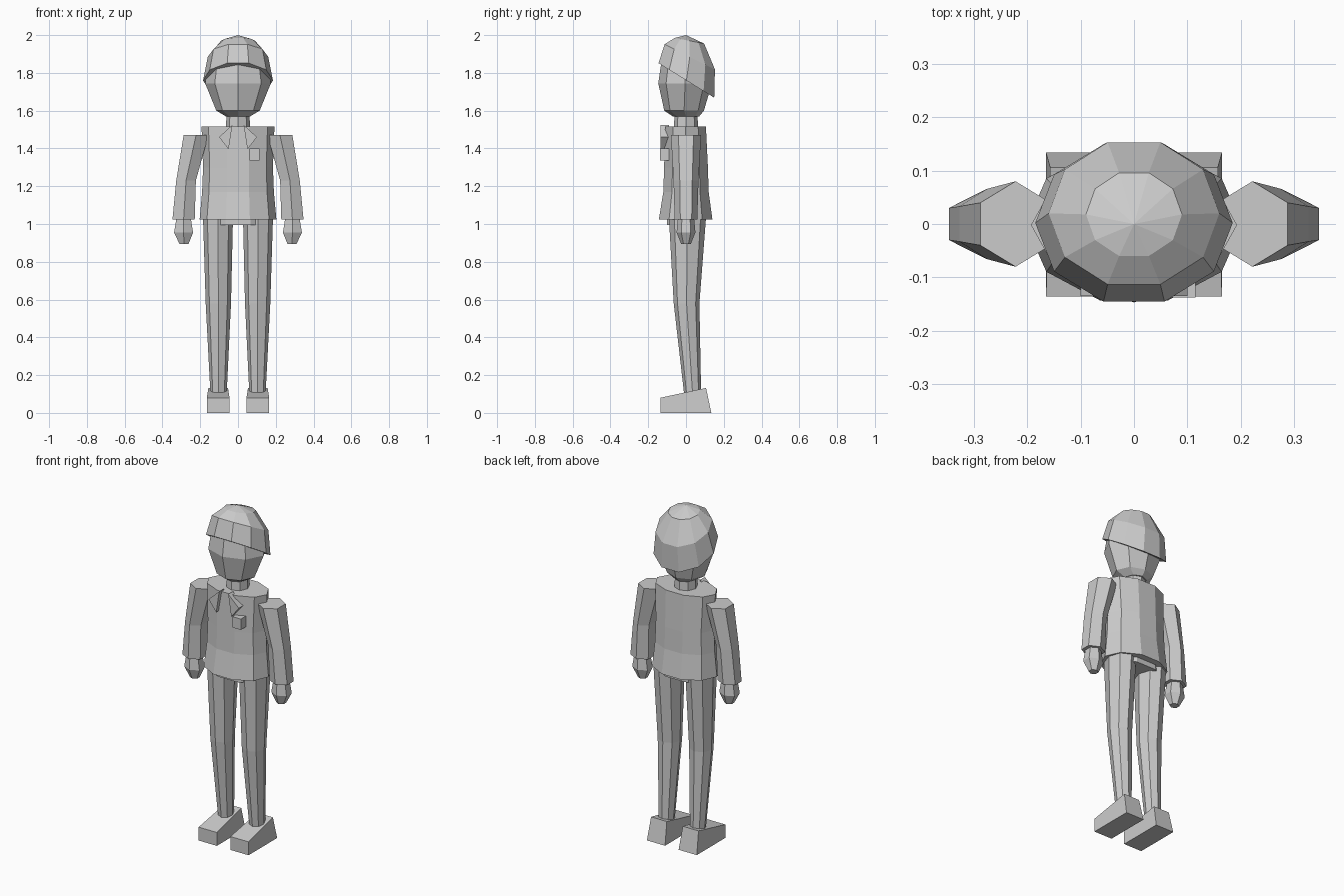
import bpy, bmesh
from math import sin, cos, tau

cube = bpy.data.objects.get("Cube")
if cube:
    bpy.data.objects.remove(cube)

GREY = (0.6, 0.6, 0.6, 1)
mat = bpy.data.materials.new("plain grey")
mat.use_nodes = True
mat.diffuse_color = GREY
mat.node_tree.nodes["Principled BSDF"].inputs["Base Color"].default_value = GREY


def finish(name, bm, mirror):
    """Turn the bmesh into a flat-shaded object, mirrored to the other side if asked."""
    bmesh.ops.recalc_face_normals(bm, faces=bm.faces)
    mesh = bpy.data.meshes.new(name)
    bm.to_mesh(mesh)
    bm.free()
    mesh.materials.append(mat)
    obj = bpy.data.objects.new(name, mesh)
    bpy.context.collection.objects.link(obj)
    if mirror:
        obj.modifiers.new("other_side", "MIRROR")
    return obj


def loft(name, sides, rings, phase=0.0, apex=None, mirror=False):
    """Skin elliptical rings (x, y, z, radius x, radius y, slope along y), capped at the ends."""
    bm = bmesh.new()
    loops = []
    for x, y, z, rx, ry, *slope in rings:
        tilt = slope[0] if slope else 0
        loop = []
        for i in range(sides):
            a = tau * (i + phase) / sides
            loop.append(bm.verts.new((x + rx * cos(a), y + ry * sin(a), z + tilt * ry * sin(a))))
        loops.append(loop)
    pairs = [(i, (i + 1) % sides) for i in range(sides)]
    for low, high in zip(loops, loops[1:]):
        for i, j in pairs:
            bm.faces.new((low[i], low[j], high[j], high[i]))
    bm.faces.new(loops[0])
    if apex:
        tip = bm.verts.new(apex)
        for i, j in pairs:
            bm.faces.new((loops[-1][i], loops[-1][j], tip))
    else:
        bm.faces.new(loops[-1])
    return finish(name, bm, mirror)


def prism(name, outline, axis, start, end, mirror=False):
    """Extrude an outline along x or y."""
    bm = bmesh.new()

    def place(p, d):
        return (d, p[0], p[1]) if axis == "x" else (p[0], d, p[1])

    face = bm.faces.new([bm.verts.new(place(p, start)) for p in outline])
    new = bmesh.ops.extrude_face_region(bm, geom=[face])["geom"]
    for v in new:
        if isinstance(v, bmesh.types.BMVert):
            v.co["xyz".index(axis)] = end
    return finish(name, bm, mirror)


# Head and neck
loft("head", 8, [(0, 0, 1.57, .065, .07), (0, -.01, 1.6, .115, .105),
                 (0, -.005, 1.745, .174, .142), (0, 0, 1.86, .155, .13),
                 (0, 0, 1.94, .08, .07)])
loft("neck", 8, [(0, 0, 1.48, .065, .065), (0, 0, 1.6, .06, .06)])

# Tilted hair cap
loft("hair", 10, [(0, .002, 1.76, .185, .155, -.62), (0, .02, 1.885, .16, .14, -.5),
                  (0, .018, 1.97, .09, .082, -.19)], apex=(0, 0, 2))

# Jacket body and hips
loft("jacket", 10, [(0, -.002, 1.025, .203, .149), (0, 0, 1.17, .19, .126),
                    (0, 0, 1.3, .185, .122), (0, -.002, 1.515, .193, .113)])
loft("hips", 8, [(0, 0, .995, .17, .11), (0, 0, 1.1, .17, .11)], phase=.5)

# Collar flaps and breast pocket
prism("collar", [(.03, 1.525), (.1, 1.46), (.05, 1.395)], "y", -.135, -.09, mirror=True)
prism("pocket", [(.06, 1.335), (.115, 1.335), (.115, 1.4), (.06, 1.4)], "y", -.138, -.09)

# Sleeves and hands
loft("sleeve", 6, [(.288, 0, 1.025, .068, .06), (.275, 0, 1.23, .06, .066),
                   (.222, 0, 1.47, .076, .08)], phase=.5, mirror=True)
loft("hand", 6, [(.286, 0, .895, .028, .026), (.288, 0, .955, .058, .05),
                 (.288, 0, 1.04, .042, .042)], phase=.5, mirror=True)

# Trouser legs
loft("leg", 8, [(.103, .035, .1, .043, .045), (.104, .003, .58, .067, .068),
                (.106, .008, 1.06, .08, .1)], mirror=True)

# Wedge shoes, narrower at the heel top
shoe = prism("shoe", [(-.136, 0), (.134, 0), (.106, .132), (-.136, .08)], "x", .045, .165, mirror=True)
for v in shoe.data.vertices:
    if v.co.z > .1:
        v.co.x += .008 if v.co.x < .1 else -.008
